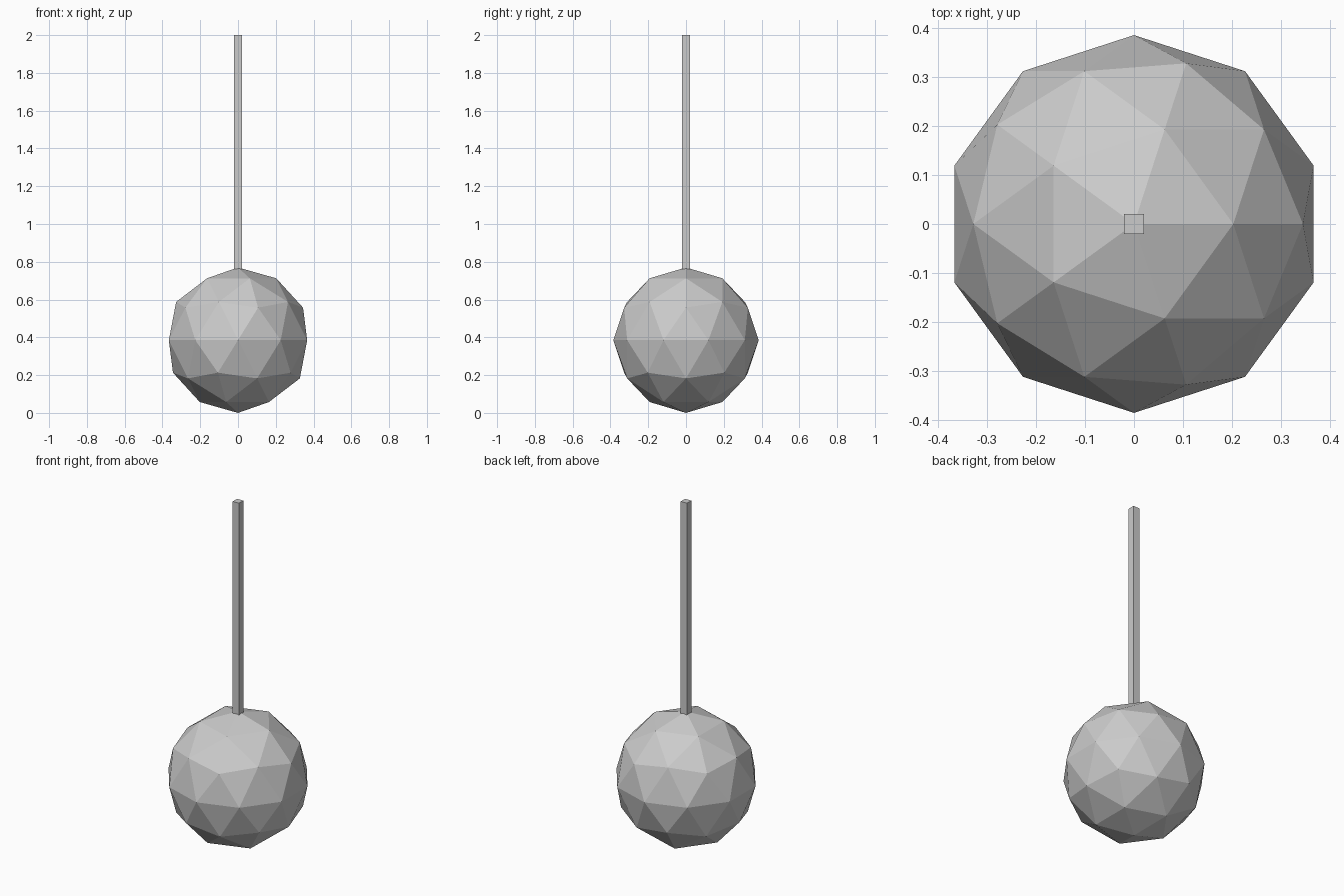
import bpy

if "Cube" in bpy.data.objects:
    bpy.data.objects.remove(bpy.data.objects["Cube"])

RADIUS = 0.385      # ball radius, rests on the ground
ROD_WIDTH = 0.04
ROD_BOTTOM = 0.755  # slightly sunk into the ball
TOP = 2.0

# Faceted ball
bpy.ops.mesh.primitive_ico_sphere_add(subdivisions=2, radius=RADIUS,
                                      location=(0, 0, RADIUS))
bpy.context.object.name = "ball"

# Square rod rising from the top of the ball
bpy.ops.mesh.primitive_cube_add(size=1, location=(0, 0, (TOP + ROD_BOTTOM) / 2))
rod = bpy.context.object
rod.name = "rod"
rod.scale = (ROD_WIDTH, ROD_WIDTH, TOP - ROD_BOTTOM)
bpy.ops.object.transform_apply(location=False, rotation=False, scale=True)
